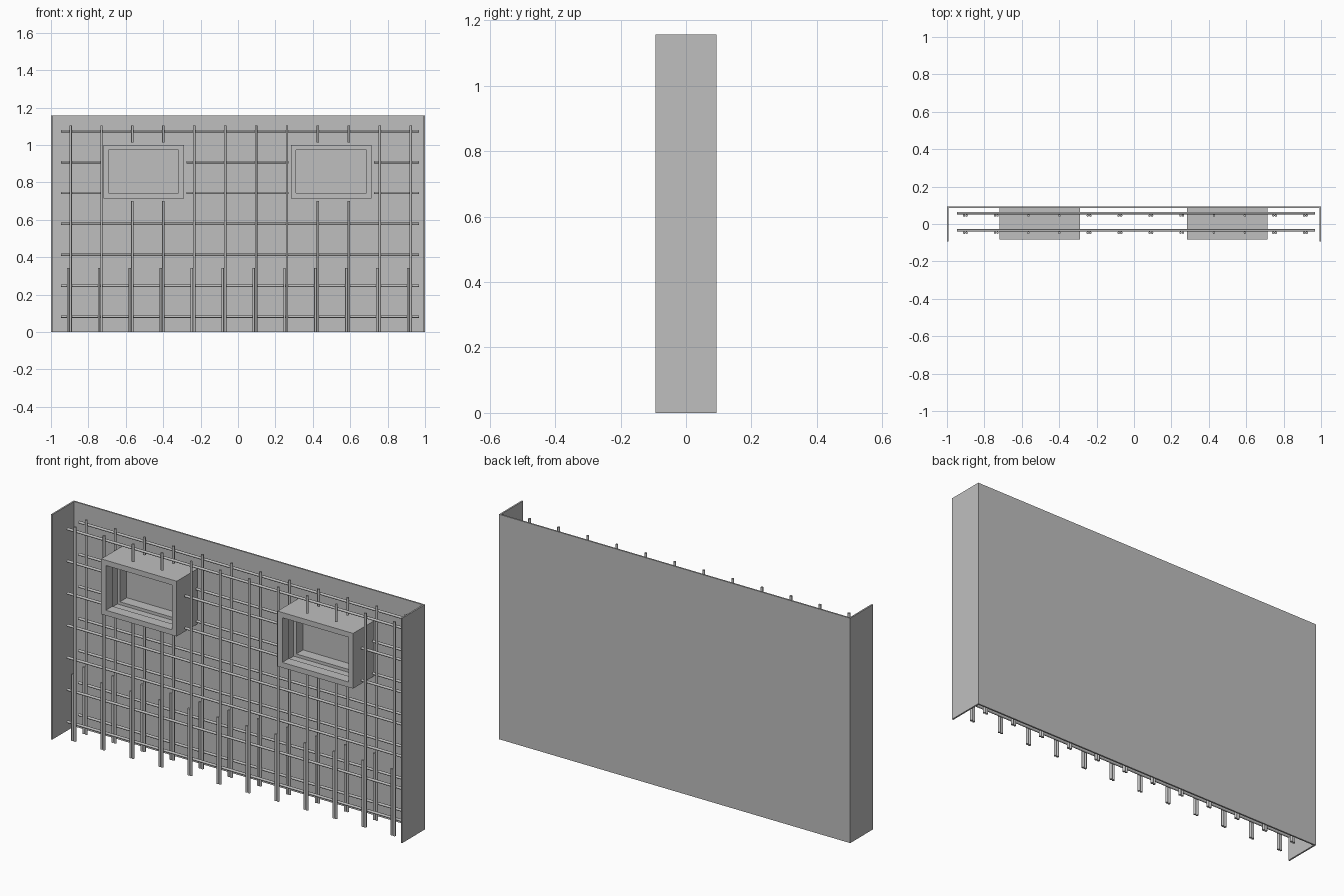
import bpy, bmesh, math
from mathutils import Matrix, Vector

if "Cube" in bpy.data.objects:
    bpy.data.objects.remove(bpy.data.objects["Cube"])

grey = bpy.data.materials.new("concrete_grey")
grey.diffuse_color = (0.52, 0.52, 0.52, 1)
grey.use_nodes = True
grey.node_tree.nodes["Principled BSDF"].inputs["Base Color"].default_value = grey.diffuse_color


def finish(name, bm, smooth=False):
    me = bpy.data.meshes.new(name)
    bmesh.ops.recalc_face_normals(bm, faces=bm.faces)
    bm.to_mesh(me)
    bm.free()
    me.materials.append(grey)
    ob = bpy.data.objects.new(name, me)
    bpy.context.collection.objects.link(ob)
    if smooth:
        bpy.ops.object.select_all(action='DESELECT')
        ob.select_set(True)
        bpy.context.view_layer.objects.active = ob
        bpy.ops.object.shade_smooth_by_angle(angle=math.radians(40))
    return ob


def box(name, x0, x1, y0, y1, z0, z1):
    bm = bmesh.new()
    size = Vector((x1 - x0, y1 - y0, z1 - z0))
    mid = Vector((x0 + x1, y0 + y1, z0 + z1)) / 2
    bmesh.ops.create_cube(bm, size=1, matrix=Matrix.Translation(mid) @ Matrix.Diagonal(size.to_4d()))
    return finish(name, bm)


def rod(bm, a, b, r=0.0065):
    a, b = Vector(a), Vector(b)
    d = b - a
    m = Matrix.Translation((a + b) / 2) @ d.to_track_quat('Z', 'Y').to_matrix().to_4x4()
    bmesh.ops.create_cone(bm, cap_ends=True, segments=12, radius1=r, radius2=r,
                          depth=d.length, matrix=m)


# Formwork: back sheet with two end sheets
H, D, T = 1.157, 0.093, 0.008
box("back_form_sheet", -1, 1, D - T, D, 0, H)
box("left_form_sheet", -1, -1 + T, -D, D - T, 0, H)
box("right_form_sheet", 1 - T, 1, -D, D - T, 0, H)

# Window frames: rectangular section swept round the opening, grooved inside
Z0, Z1 = 0.715, 0.999
windows = [(-0.72, -0.29), (0.284, 0.714)]
yf, yb, w, g = -0.084, 0.085, 0.027, 0.012
section = [(0, yf), (w, yf), (w, -0.03), (g, -0.03), (g, 0.03), (w, 0.03), (w, yb), (0, yb)]
for side, (x0, x1) in zip(("left", "right"), windows):
    bm = bmesh.new()
    rings = []
    for cx, cz, sx, sz in ((x0, Z0, 1, 1), (x1, Z0, -1, 1), (x1, Z1, -1, -1), (x0, Z1, 1, -1)):
        rings.append([bm.verts.new((cx + sx * i, y, cz + sz * i)) for i, y in section])
    n = len(section)
    for k in range(4):
        a, b = rings[k], rings[(k + 1) % 4]
        for j in range(n):
            bm.faces.new((a[j], a[(j + 1) % n], b[(j + 1) % n], b[j]))
    finish(side + "_window_frame", bm)

# Reinforcement: two mats of bars, interrupted at the windows
step, gap = 0.1653, 0.014
columns = [-0.895 + step * i for i in range(12)]
rows = [0.082 + step * i for i in range(7)]
for side, yv in (("front", -0.047), ("back", 0.045)):
    yh = yv + 0.013
    bm = bmesh.new()
    for z in rows:
        ends = [-0.947, 0.967]
        if Z0 < z < Z1:
            ends[1:1] = [e for x0, x1 in windows for e in (x0 - gap, x1 + gap)]
        for a, b in zip(ends[::2], ends[1::2]):
            rod(bm, (a, yh, z), (b, yh, z))
    finish(side + "_horizontal_bars", bm, True)

    bm = bmesh.new()
    for x in columns:
        ends = [0, 1.103]
        if any(x0 < x < x1 for x0, x1 in windows):
            ends[1:1] = [Z0 - gap, Z1 + gap]
        for a, b in zip(ends[::2], ends[1::2]):
            rod(bm, (x, yv, a), (x, yv, b))
    finish(side + "_vertical_bars", bm, True)

    # Short starter bars lapped beside each vertical
    bm = bmesh.new()
    for x in columns:
        rod(bm, (x - 0.0135, yv, 0), (x - 0.0135, yv, 0.343))
    finish(side + "_starter_bars", bm, True)
